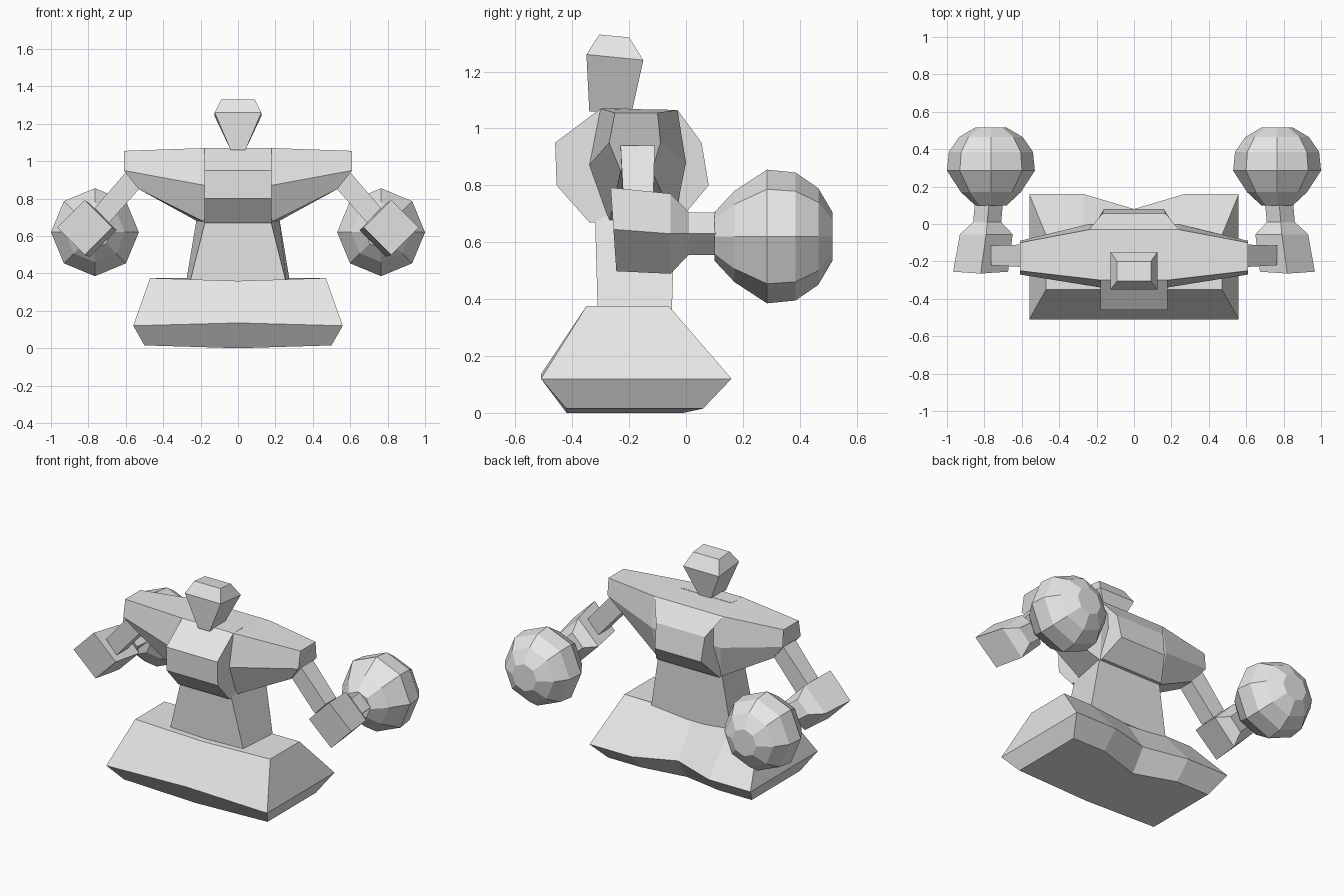
import bpy, bmesh
from math import sin, cos, pi

cube = bpy.data.objects.get("Cube")
if cube:
    bpy.data.objects.remove(cube, do_unlink=True)

grey = bpy.data.materials.new("plain_grey")
grey.use_nodes = True
grey.diffuse_color = (0.8, 0.8, 0.8, 1)
grey.node_tree.nodes["Principled BSDF"].inputs["Base Color"].default_value = (0.8, 0.8, 0.8, 1)


def loft(name, rings, side=1):
    """Bridge matching rings of points into a capped solid; side=-1 reflects it in x."""
    bm = bmesh.new()
    loops = [[bm.verts.new((side * x, y, z)) for x, y, z in ring] for ring in rings]
    for a, b in zip(loops, loops[1:]):
        n = len(a)
        for i in range(n):
            j = (i + 1) % n
            bm.faces.new((a[i], a[j], b[j], b[i]))
    bm.faces.new(loops[0])
    bm.faces.new(loops[-1])
    bmesh.ops.recalc_face_normals(bm, faces=bm.faces)
    mesh = bpy.data.meshes.new(name)
    bm.to_mesh(mesh)
    bm.free()
    mesh.materials.append(grey)
    obj = bpy.data.objects.new(name, mesh)
    bpy.context.collection.objects.link(obj)
    return obj


def flip(ring):
    return [(-x, y, z) for x, y, z in ring]


def slab(front_x, back_x, front_y, back_y, front_z, back_z):
    """Four-cornered ring, symmetric in x."""
    return [(-front_x, front_y, front_z), (front_x, front_y, front_z),
            (back_x, back_y, back_z), (-back_x, back_y, back_z)]


def base_ring(x, front, back, notch, z, mid_z):
    """Base outline with a shallow notch in the middle of the back."""
    return [(-x, front, z), (0, front, mid_z), (x, front, z), (x, back, z),
            (0.27, back, z), (0, notch, mid_z), (-0.27, back, z), (-x, back, z)]


# Base and waist
loft("base", [base_ring(0.50, -0.42, 0.06, -0.01, 0.015, 0.0),
              base_ring(0.56, -0.51, 0.16, 0.08, 0.12, 0.135),
              base_ring(0.47, -0.35, -0.06, -0.07, 0.375, 0.36)])
loft("waist", [slab(0.26, 0.28, -0.31, -0.05, 0.34, 0.34),
               slab(0.17, 0.22, -0.32, -0.04, 0.70, 0.70)])

# Shoulders taper from the torso to each end
inner = [(0.18, -0.30, 1.07), (0.175, -0.34, 0.87), (0.17, -0.27, 0.67),
         (0.22, -0.04, 0.68), (0.24, 0.0, 0.88), (0.24, -0.03, 1.065)]
outer = [(0.61, -0.25, 1.055), (0.61, -0.27, 0.95), (0.53, -0.23, 0.85),
         (0.53, -0.12, 0.85), (0.61, -0.09, 0.95), (0.61, -0.10, 1.055)]
loft("shoulders", [flip(outer), flip(inner), inner, outer])

# Raised chest and back panels
chest = [(-0.30, 1.07), (-0.46, 0.95), (-0.455, 0.80), (-0.34, 0.67), (-0.20, 0.67), (-0.20, 1.07)]
loft("chest_panel", [[(x, y, z) for y, z in chest] for x in (-0.178, 0.178)])
back = [(0.24, -0.03, 1.065), (0.17, 0.055, 0.95), (0.16, 0.08, 0.80),
        (0.22, -0.02, 0.68), (0.20, -0.15, 0.68), (0.20, -0.15, 1.06)]
loft("back_panel", [flip(back), back])

# Head
loft("head", [slab(0.04, 0.04, -0.34, -0.19, 1.06, 1.06),
              slab(0.125, 0.125, -0.35, -0.15, 1.26, 1.24),
              slab(0.09, 0.09, -0.305, -0.20, 1.33, 1.32)])


def diamond(y, cx, cz, r, lean=0.0):
    return [(cx + r, y, cz), (cx, y - lean, cz + r), (cx - r, y, cz), (cx, y + lean, cz - r)]


def octagon(y, r):
    return [(0.765 + r * cos(i * pi / 4), y, 0.62 + r * sin(i * pi / 4)) for i in range(8)]


# Arms, each with a square forearm block and a faceted ball behind it
for label, side in (("left", 1), ("right", -1)):
    loft(label + "_upper_arm",
         [[(0.60, -0.23, 0.94), (0.53, -0.22, 0.85), (0.53, -0.12, 0.85), (0.60, -0.11, 0.94)],
          [(0.765, -0.22, 0.75), (0.69, -0.22, 0.67), (0.69, -0.115, 0.67), (0.765, -0.115, 0.75)]],
         side)
    loft(label + "_forearm",
         [diamond(-0.255, 0.82, 0.645, 0.147, 0.01),
          diamond(-0.055, 0.79, 0.63, 0.141),
          diamond(0.01, 0.785, 0.63, 0.075),
          diamond(0.12, 0.775, 0.63, 0.075)], side)
    loft(label + "_ball",
         [octagon(y, r) for y, r in ((0.10, 0.085), (0.17, 0.16), (0.285, 0.235),
                                     (0.385, 0.225), (0.465, 0.17), (0.515, 0.085))], side)
